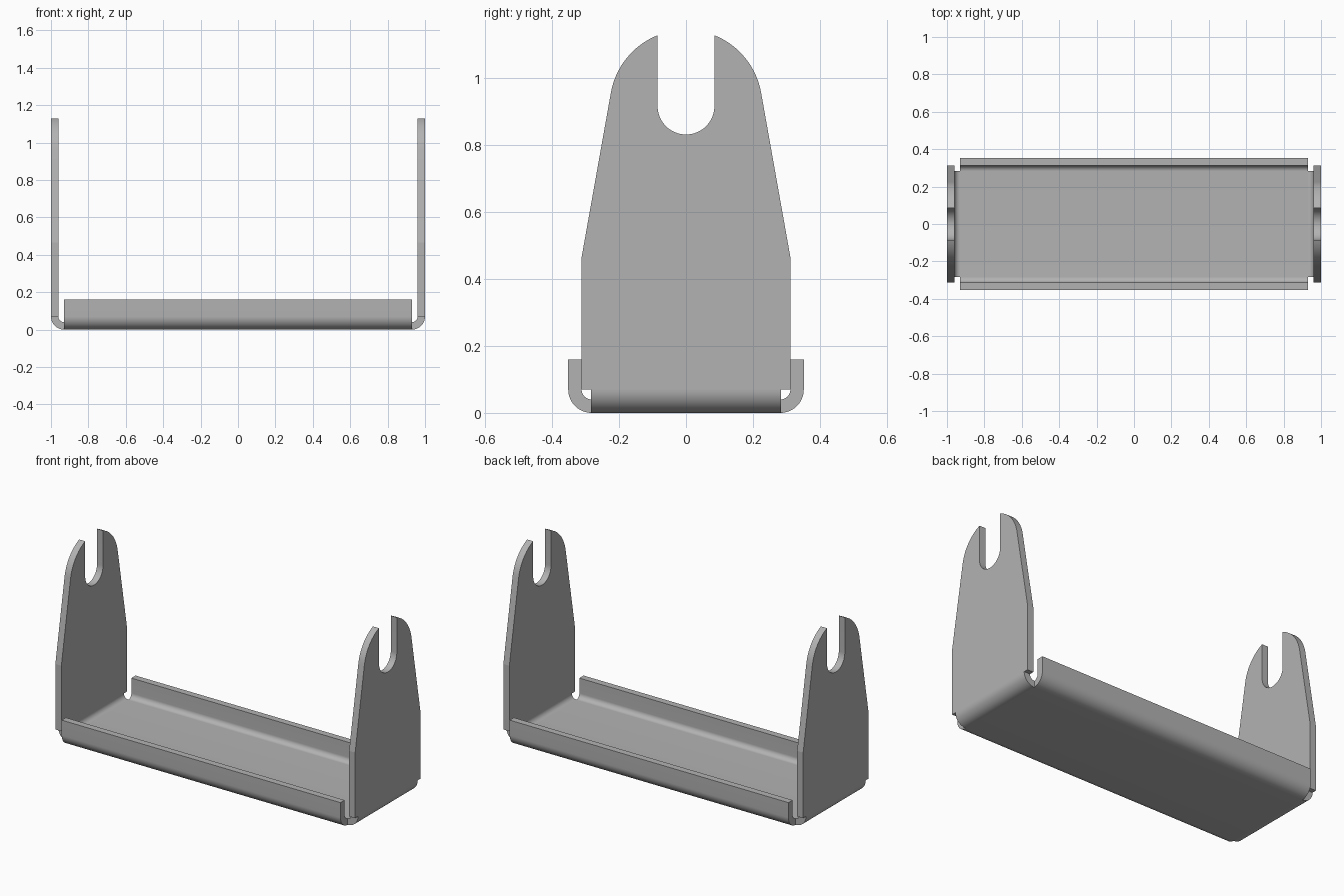
import bpy, bmesh
from math import radians, sin, cos, pi, acos, asin
from mathutils import Vector

cube = bpy.data.objects.get("Cube")
if cube:
    bpy.data.objects.remove(cube, do_unlink=True)

steel = bpy.data.materials.new("grey_steel")
steel.use_nodes = True
grey = (0.45, 0.45, 0.45, 1)
steel.diffuse_color = grey
steel.node_tree.nodes["Principled BSDF"].inputs["Base Color"].default_value = grey

THICK, BEND = 0.04, 0.07          # sheet thickness and outer bend radius
BASE_X, HALF_Y = 0.93, 0.352      # flange half length, half depth
FLANGE_TOP, WEB_Y = 0.16, 0.284


def arc(cx, cz, r, start, end, steps=16):
    """Points along a circular arc, angles in radians."""
    return [(cx + r * cos(start + (end - start) * i / steps),
             cz + r * sin(start + (end - start) * i / steps)) for i in range(steps + 1)]


def mirrored(half):
    """Close a right-hand outline with its mirror image."""
    return half + [(-u, v) for u, v in reversed(half)]


def prism(name, outline, axis, lo, hi):
    """Extrude a (horizontal, z) outline along the x or y axis."""
    place = (lambda u, v, d: (d, u, v)) if axis == "x" else (lambda u, v, d: (u, d, v))
    bm = bmesh.new()
    face = bm.faces.new([bm.verts.new(place(u, v, lo)) for u, v in outline])
    new = bmesh.ops.extrude_face_region(bm, geom=[face])["geom"]
    shift = Vector(place(0, 0, hi - lo))
    bmesh.ops.translate(bm, vec=shift, verts=[g for g in new if isinstance(g, bmesh.types.BMVert)])
    bmesh.ops.recalc_face_normals(bm, faces=bm.faces)
    mesh = bpy.data.meshes.new(name)
    bm.to_mesh(mesh)
    bm.free()
    mesh.shade_smooth()
    mesh.set_sharp_from_angle(angle=radians(8))
    mesh.materials.append(steel)
    obj = bpy.data.objects.new(name, mesh)
    bpy.context.collection.objects.link(obj)


# Base tray with folded front and back flanges
cy = HALF_Y - BEND
outer = arc(cy, BEND, BEND, -pi / 2, 0) + [(HALF_Y, FLANGE_TOP)]
inner = [(HALF_Y - THICK, FLANGE_TOP)] + arc(cy, BEND, BEND - THICK, 0, -pi / 2)
prism("base_tray", mirrored(outer + inner), "x", -BASE_X, BASE_X)

# End plate outline: straight sides, taper, round top and open slot
SLOT_R, TOP_R, SLOT_Z = 0.085, 0.228, 0.917
half = [(0.312, BEND), (0.312, 0.465)]
half += arc(0, SLOT_Z, TOP_R, radians(10.3), acos(SLOT_R / TOP_R))
half += arc(0, SLOT_Z, SLOT_R, 0, -pi / 2)[:-1]
plate = half + [(0, SLOT_Z - SLOT_R)] + [(-y, z) for y, z in reversed(half)]

# Upright end plates and the bends joining them to the base
for side, s in (("left", 1), ("right", -1)):
    prism(side + "_end_plate", plate, "x", s * (1 - THICK), s)
    bend = (arc(1 - BEND, BEND, BEND, -pi / 2, 0)
            + arc(1 - BEND, BEND, BEND - THICK, 0, -pi / 2))
    prism(side + "_end_bend", [(s * x, z) for x, z in bend], "y", -WEB_Y, WEB_Y)
